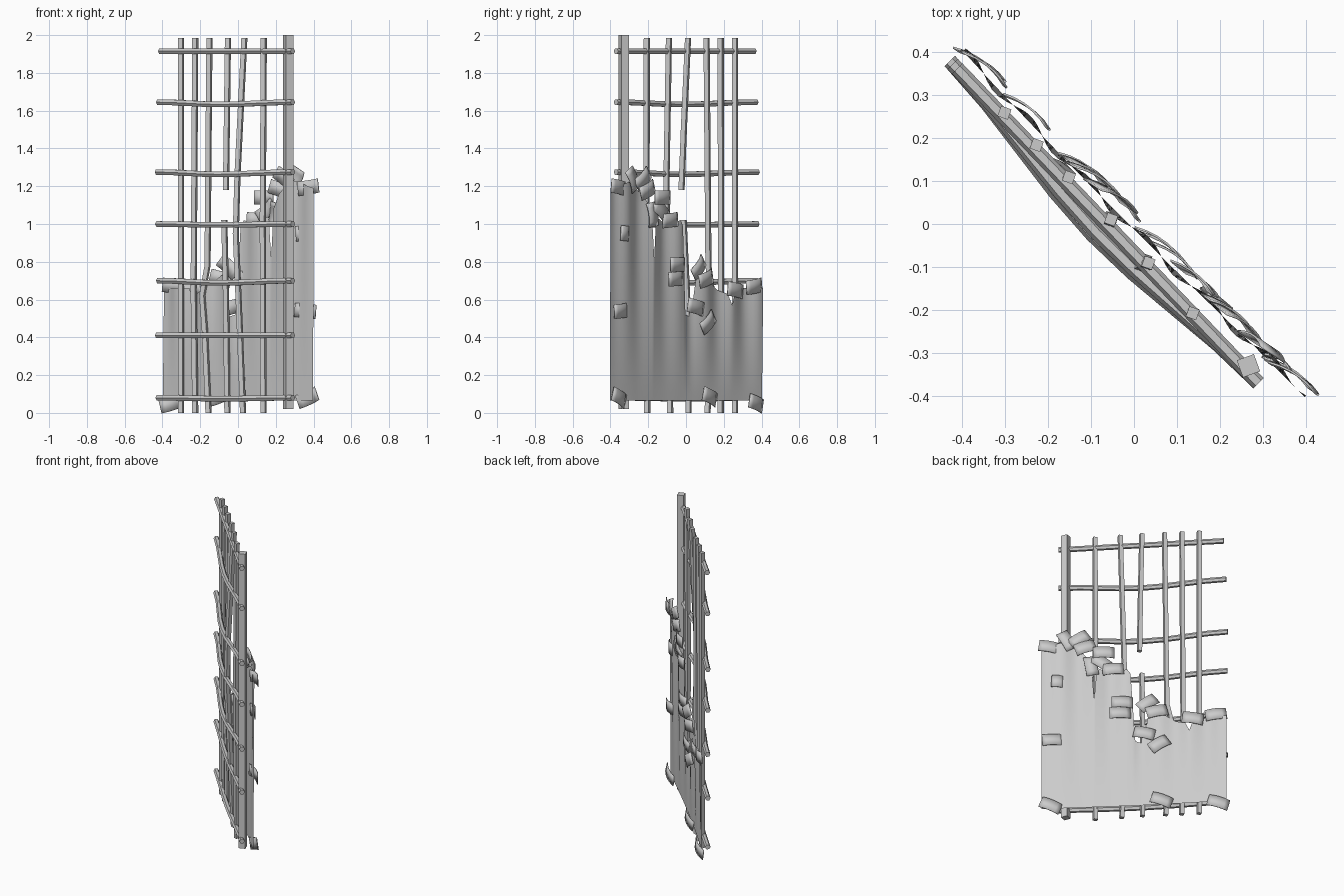
import bpy, bmesh, math, random
from mathutils import Vector

random.seed(4)
cube = bpy.data.objects.get("Cube")
if cube:
    bpy.data.objects.remove(cube)

grey = bpy.data.materials.new("weathered grey")
grey.use_nodes = True
colour = (0.6, 0.6, 0.6, 1)
grey.diffuse_color = colour
grey.node_tree.nodes["Principled BSDF"].inputs["Base Color"].default_value = colour

ROOT = math.sqrt(0.5)


def place(t, n, z):
    """Panel runs diagonally: t along it, n out of its back, z up."""
    return Vector((t + n * ROOT, -t + n * ROOT, z))


def finish(name, bm):
    bmesh.ops.recalc_face_normals(bm, faces=bm.faces)
    mesh = bpy.data.meshes.new(name)
    bm.to_mesh(mesh)
    bm.free()
    mesh.materials.append(grey)
    obj = bpy.data.objects.new(name, mesh)
    bpy.context.collection.objects.link(obj)
    bpy.ops.object.select_all(action='DESELECT')
    obj.select_set(True)
    bpy.context.view_layer.objects.active = obj
    bpy.ops.object.shade_smooth_by_angle(angle=math.radians(40))
    return obj


def rod(name, points, radius, sides, turn, upright):
    """Sweep a polygon along (t, n, z) points."""
    bm = bmesh.new()
    rings = []
    for p in points:
        ring = []
        for i in range(sides):
            a = turn + math.tau * i / sides
            c, s = radius * math.cos(a), radius * math.sin(a)
            offset = Vector((c, s, 0)) if upright else Vector((c * ROOT, c * ROOT, s))
            ring.append(bm.verts.new(place(*p) + offset))
        rings.append(ring)
    for a, b in zip(rings, rings[1:]):
        for i in range(sides):
            j = (i + 1) % sides
            bm.faces.new((a[i], a[j], b[j], b[i]))
    bm.faces.new(rings[0])
    bm.faces.new(rings[-1])
    return finish(name, bm)


# Upright bars, some bent or snapped
bars = {
    "bar_1": [(-.28, -.03, 0), (-.28, -.03, 1.985)],
    "bar_2": [(-.205, -.03, 0), (-.21, -.035, .65), (-.205, -.03, 1.985)],
    "bar_3": [(-.135, -.03, 0), (-.155, -.03, .45), (-.165, -.035, .62),
              (-.14, -.03, .78), (-.13, -.03, 1.985)],
    "bar_4_lower": [(-.035, -.03, 0), (-.035, -.04, .6), (-.03, -.06, 1.02)],
    "bar_4_upper": [(-.02, -.062, 1.18), (-.024, -.05, 1.5), (-.032, -.03, 1.985)],
    "bar_5": [(.055, -.04, 0), (.05, -.06, .5), (.045, -.08, .95),
              (.05, -.075, 1.25), (.062, -.04, 1.985)],
    "bar_6": [(.17, -.05, 0), (.17, -.055, 1), (.172, -.05, 1.985)],
}
for name, pts in bars.items():
    rod(name, pts, .018, 4, math.radians(25), True)
rod("main_post", [(.298, -.045, .02), (.298, -.045, 2)], .03, 4, math.radians(65), True)

# Cross rods: height, forward bow, sag
cross = [(.08, .01, .005), (.41, .015, 0), (.70, .035, .012), (1.0, .04, .005),
         (1.275, .04, .012), (1.645, .03, .012), (1.915, 0, .0)]
for k, (z, bow, sag) in enumerate(cross):
    pts = []
    shift = random.uniform(-.01, .01)
    for i in range(9):
        f = i / 8
        hump = math.sin(math.pi * f) ** 2
        pts.append((-.395 + shift + f * (.725 - shift), -.035 - .022 * f - bow * hump, z - sag * hump))
    rod(f"cross_rod_{k + 1}", pts, .017, 6, 0, False)

# Torn sheet: top outline as (t, z)
outline = [(-.4, .66), (-.26, .66), (-.24, .57), (-.22, .63), (-.18, .65), (-.1, .72),
           (-.065, .74), (-.05, .6), (-.03, .51), (-.005, .52), (.005, .75), (.015, .99),
           (.03, 1.02), (.09, 1.0), (.16, 1.04), (.172, .82), (.185, 1.08),
           (.22, 1.15), (.29, 1.23), (.4, 1.19)]
bm = bmesh.new()
ROWS = 14
columns = []
for (t0, z0), (t1, z1) in zip(outline, outline[1:]):
    steps = max(2, round((t1 - t0) / .015))
    for i in range(steps):
        f = i / steps
        columns.append((t0 + f * (t1 - t0), z0 + f * (z1 - z0)))
columns.append(outline[-1])
grid = []
for t, top in columns:
    col = []
    for r in range(ROWS + 1):
        f = r / ROWS
        z = .065 + f * (top - .065)
        fold = .003 + .012 * f * math.sin(t * 45) - .012 * (1 - (t / .4) ** 2)
        twist = .014 * (f - .5) * max(0, (t - .28) / .12)
        col.append(bm.verts.new(place(t, fold + twist, z)))
    grid.append(col)
for a, b in zip(grid, grid[1:]):
    for r in range(ROWS):
        bm.faces.new((a[r], b[r], b[r + 1], a[r + 1]))
finish("torn_sheet", bm)


def patch(name, t, z, tilt, width=.13, height=.075):
    """Thin curled scrap stuck on the back, lifting on one end."""
    bm = bmesh.new()
    yaw = math.radians(random.uniform(4, 14))
    a = math.radians(tilt)
    cols = []
    for i in range(6):
        f = i / 5 - .5
        col = []
        for h in (-.5, .5):
            w, v = f * width, h * height
            u = w * math.cos(a) - v * math.sin(a)
            up = w * math.sin(a) + v * math.cos(a)
            n = .01 + u * math.sin(yaw) + .012 * (1 - 4 * f * f)
            col.append(bm.verts.new(place(t + u * ROOT, n, z + up)))
        cols.append(col)
    for p, q in zip(cols, cols[1:]):
        bm.faces.new((p[0], q[0], q[1], p[1]))
    obj = finish(name, bm)
    solid = obj.modifiers.new("thickness", 'SOLIDIFY')
    solid.thickness = .005


# Scraps: t, z, tilt
scraps = [(.365, 1.195, 8), (.29, 1.235, 60), (.235, 1.24, -35), (.21, 1.18, -20),
          (.13, 1.14, 0), (.14, 1.07, 35), (.185, 1.05, 80), (.09, 1.02, -5),
          (.35, .54, -5), (.36, .08, 22), (-.12, .085, 18), (-.365, .05, 15),
          (-.355, .67, -8), (-.255, .65, 8), (.05, .785, 0), (.06, .71, -4),
          (-.06, .77, -40), (-.1, .71, -15), (-.045, .56, 12), (-.11, .48, -35)]
for k, (t, z, tilt) in enumerate(scraps):
    patch(f"scrap_{k + 1}", t, z, tilt)
patch("small_scrap", .33, .95, 4, .075, .08)
